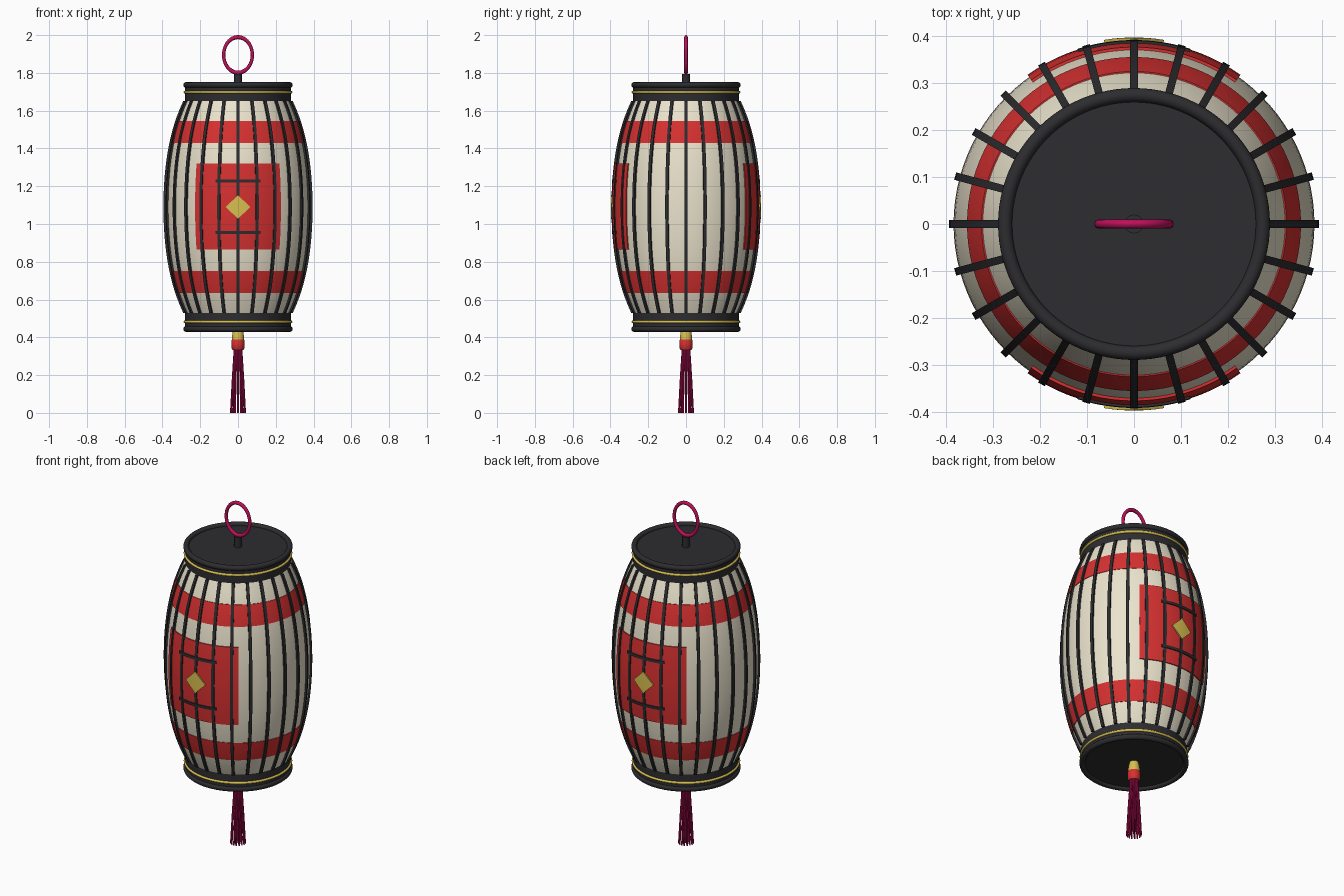
import bpy, bmesh, math

if "Cube" in bpy.data.objects:
    bpy.data.objects.remove(bpy.data.objects["Cube"])

ZC = 1.09  # lantern mid height


def material(name, r, g, b):
    m = bpy.data.materials.new(name)
    m.diffuse_color = (r, g, b, 1)
    m.use_nodes = True
    m.node_tree.nodes["Principled BSDF"].inputs["Base Color"].default_value = m.diffuse_color
    return m


CREAM = material("paper_cream", .83, .77, .61)
RED = material("paper_red", .68, .03, .03)
BLACK = material("lacquer_black", .026, .026, .03)
GOLD = material("gold", .68, .52, .08)
CORD = material("cord_crimson", .52, .005, .1)


def radius(z):
    d = z - ZC
    return .385 - (.24 + .3 * d * d) * d * d


def span(a, b, n):
    return [a + (b - a) * i / n for i in range(n + 1)]


def finish(bm, name, mat):
    bmesh.ops.recalc_face_normals(bm, faces=bm.faces)
    me = bpy.data.meshes.new(name)
    bm.to_mesh(me)
    bm.free()
    ob = bpy.data.objects.new(name, me)
    bpy.context.collection.objects.link(ob)
    smooth(ob, mat)
    return ob


def smooth(ob, mat):
    ob.data.materials.append(mat)
    bpy.ops.object.select_all(action='DESELECT')
    ob.select_set(True)
    bpy.context.view_layer.objects.active = ob
    bpy.ops.object.shade_smooth_by_angle(angle=math.radians(35))


def lathe(name, prof, mat, n=96, closed=False):
    """Spin (r, z) points about z; points with r = 0 become poles."""
    bm = bmesh.new()
    rings = []
    for r, z in prof:
        if r == 0:
            rings.append([bm.verts.new((0, 0, z))] * n)
        else:
            rings.append([bm.verts.new((r * math.cos(math.tau * i / n), r * math.sin(math.tau * i / n), z))
                          for i in range(n)])
    pairs = list(zip(rings, rings[1:]))
    if closed:
        pairs.append((rings[-1], rings[0]))
    for a, b in pairs:
        for i in range(n):
            j = (i + 1) % n
            bm.faces.new(list(dict.fromkeys((a[i], a[j], b[j], b[i]))))
    return finish(bm, name, mat)


def torus(name, R, r, z, mat, n=96):
    pts = [(R + r * math.cos(math.tau * k / 12), z + r * math.sin(math.tau * k / 12)) for k in range(12)]
    return lathe(name, pts, mat, n, True)


def patch(bm, zs, angle, half, off, n, inner=-.004):
    """Thin curved slab lying on the paper; half(z) gives its half angle."""
    loops = []
    for z in zs:
        r, h = radius(z), half(z)
        angs = span(angle - h, angle + h, n)
        loop = [(a, r + off) for a in angs] + [(a, r + inner) for a in reversed(angs)]
        loops.append([bm.verts.new((q * math.cos(a), q * math.sin(a), z)) for a, q in loop])
    m = 2 * n + 2
    for a, b in zip(loops, loops[1:]):
        for i in range(m):
            j = (i + 1) % m
            bm.faces.new((a[i], a[j], b[j], b[i]))
    for lp in (loops[0], loops[-1]):
        for i in range(n):
            bm.faces.new((lp[i], lp[i + 1], lp[m - 2 - i], lp[m - 1 - i]))


# paper body
lathe("paper_body", [(radius(z), z) for z in span(.53, 1.65, 32)], CREAM)

# red bands
for name, z0, z1 in (("upper_band", 1.43, 1.545), ("lower_band", .635, .75)):
    zs = span(z0, z1, 6)
    lathe(name, [(radius(z) + .003, z) for z in zs] + [(radius(z) - .003, z) for z in reversed(zs)],
          RED, closed=True)

# vertical ribs
bm = bmesh.new()
for k in range(24):
    patch(bm, span(.53, 1.65, 28), math.tau * k / 24, lambda z: .008 / radius(z), .01, 1)
finish(bm, "ribs", BLACK)

# red panels, crossbars and diamonds, front and back
for side, ang in (("front", -math.pi / 2), ("back", math.pi / 2)):
    bm = bmesh.new()
    patch(bm, span(.865, 1.32, 12), ang, lambda z: .62, .006, 20)
    finish(bm, side + "_panel", RED)
    bm = bmesh.new()
    for zc in (.955, 1.228):
        patch(bm, [zc - .008, zc + .008], ang, lambda z: .312, .0115, 14)
    finish(bm, side + "_crossbars", BLACK)
    bm = bmesh.new()
    patch(bm, span(ZC - .063, ZC + .063, 8), ang,
          lambda z: max(.0005, .063 - abs(z - ZC)) / .39, .013, 4)
    finish(bm, side + "_diamond", GOLD)

# end caps with rolled rim and gold line
for name, s in (("top", 1), ("bottom", -1)):
    lathe(name + "_cap", [(0, ZC + s * .555), (.28, ZC + s * .555), (.28, ZC + s * .645), (0, ZC + s * .645)], BLACK)
    torus(name + "_rim", .275, .015, ZC + s * .646, BLACK)
    torus(name + "_gold_line", .281, .007, ZC + s * .608, GOLD)

# hanging stem and loop
lathe("top_stem", [(0, 1.73), (.02, 1.73), (.02, 1.795), (0, 1.795)], BLACK, 24)
loop = torus("hanging_loop", .1, .0115, 0, CORD, 64)
for v in loop.data.vertices:
    x, y, z = v.co
    v.co = (x * .076 / .1, -z * .85, y * .94 + 1.895)

# tassel: gold cup, red bead and strands
lathe("tassel_cup", [(0, .45), (.022, .45), (.03, .42), (.032, .388), (0, .388)], GOLD, 32)
lathe("tassel_bead", [(0, .392), (.03, .392), (.034, .385), (.035, .362), (.033, .34), (.028, .333), (0, .333)], RED, 32)

cu = bpy.data.curves.new("tassel_strands", 'CURVE')
cu.dimensions = '3D'
cu.bevel_depth = .004
cu.bevel_resolution = 1
cu.use_fill_caps = True
for count, r0, r1 in ((16, .019, .039), (8, .011, .021), (1, 0, 0)):
    for k in range(count):
        a = math.tau * k / count
        sp = cu.splines.new('POLY')
        sp.points.add(2)
        for p, (r, z) in zip(sp.points, ((r0, .345), ((r0 + r1) / 2 + .001, .17), (r1, 0))):
            p.co = (r * math.cos(a), r * math.sin(a), z, 1)
strands = bpy.data.objects.new("tassel_strands", cu)
bpy.context.collection.objects.link(strands)
cu.materials.append(CORD)
